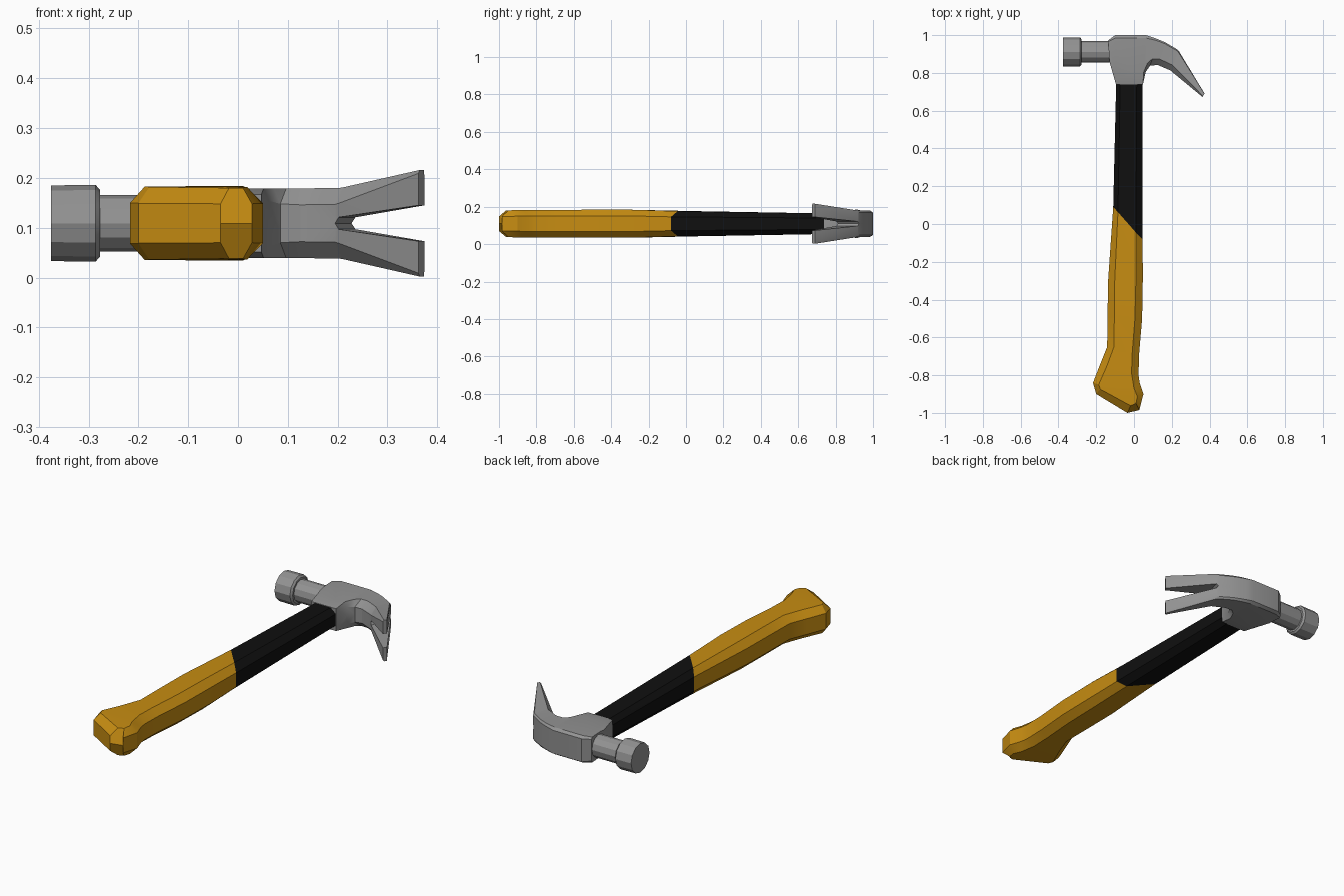
import bpy, bmesh, math
from mathutils import Matrix, Vector

if "Cube" in bpy.data.objects:
    bpy.data.objects.remove(bpy.data.objects["Cube"])

CZ = 0.109  # height of the hammer's centre plane


def material(name, rgb):
    m = bpy.data.materials.new(name)
    m.diffuse_color = (*rgb, 1)
    m.use_nodes = True
    m.node_tree.nodes["Principled BSDF"].inputs["Base Color"].default_value = m.diffuse_color
    return m


STEEL = material("grey_steel", (0.29, 0.29, 0.29))
BLACK = material("black_rubber", (0.005, 0.005, 0.005))
YELLOW = material("yellow_grip", (0.57, 0.265, 0.006))


def finish(bm, name, mats):
    """Weld, fix normals and turn the mesh into an object."""
    bmesh.ops.remove_doubles(bm, verts=bm.verts, dist=0.0002)
    bmesh.ops.recalc_face_normals(bm, faces=bm.faces)
    me = bpy.data.meshes.new(name)
    bm.to_mesh(me)
    bm.free()
    for m in mats:
        me.materials.append(m)
    ob = bpy.data.objects.new(name, me)
    bpy.context.collection.objects.link(ob)
    bpy.ops.object.select_all(action='DESELECT')
    ob.select_set(True)
    bpy.context.view_layer.objects.active = ob
    bpy.ops.object.shade_smooth_by_angle(angle=math.radians(28))
    return ob


def loft(bm, rings, mat_rule=lambda i: 0):
    """Mirrored half loft: each ring runs over z >= 0, open faces on z = 0 are skipped."""
    for sign in (1, -1):
        vs = [[bm.verts.new((x, y, CZ + sign * z)) for x, y, z in r] for r in rings]
        n = len(rings[0])
        for i in range(len(rings) - 1):
            for j in range(n):
                k = (j + 1) % n
                quad = [(i, j), (i, k), (i + 1, k), (i + 1, j)]
                if all(rings[a][b][2] == 0 for a, b in quad):
                    continue
                bm.faces.new([vs[a][b] for a, b in quad]).material_index = mat_rule(i)
        bm.faces.new(vs[0]).material_index = mat_rule(0)
        bm.faces.new(vs[-1]).material_index = mat_rule(len(rings) - 2)


# Handle: left edge, left top edge, right top edge, right edge, half height
handle_stations = [
    ((-.093, .80), (-.072, .80), (.015, .80), (.045, .80), .054),
    ((-.110, .09), (-.085, .063), (.010, -.045), (.045, -.08), .067),
    ((-.137, -.30), (-.102, -.30), (.010, -.30), (.047, -.27), .075),
    ((-.140, -.48), (-.104, -.48), (.005, -.50), (.043, -.50), .075),
    ((-.142, -.65), (-.106, -.65), (-.010, -.69), (.027, -.69), .074),
    ((-.178, -.74), (-.143, -.75), (-.013, -.79), (.024, -.80), .074),
    ((-.217, -.84), (-.187, -.85), (.000, -.87), (.030, -.84), .074),
    ((-.200, -.90), (-.178, -.875), (.018, -.915), (.050, -.90), .073),
    ((-.035, -1.0), (-.018, -.962), (.010, -.950), (.028, -.985), .071),
]
rings = []
for lo, li, ri, ro, h in handle_stations:
    s = h * 0.55
    rings.append([(*lo, 0), (*lo, s), (*li, h), (*ri, h), (*ro, s), (*ro, 0)])
bm = bmesh.new()
loft(bm, rings, lambda i: 0 if i == 0 else 1)
finish(bm, "handle", [BLACK, YELLOW])

# Head and claw: outer point, inner point, half width, inner half width, half gap
head_stations = [
    ((-.137, .972), (-.130, .86), .066, .060, 0),
    ((-.100, 1.00), (-.095, .738), .070, .058, 0),
    ((.065, 1.00), (.047, .738), .070, .058, 0),
    ((.100, .988), (.062, .805), .070, .045, 0),
    ((.130, .977), (.085, .838), .070, .039, 0),
    ((.165, .962), (.125, .842), .070, .037, 0),
    ((.228, .925), (.195, .812), .071, .038, 0),
    ((.236, .918), (.202, .805), .072, .040, .012),
    ((.374, .690), (.362, .673), .107, .100, .036),
]
rings = []
for n, (o, i, w, wi, gap) in enumerate(head_stations):
    o, i = Vector(o), Vector(i)
    d = i - o
    a, b = o + d * 0.06, o + d * 0.74
    rings.append([(*o, gap), (*o, w - .010), (*a, w), (*b, w), (*i, wi), (*i, gap)])
bm = bmesh.new()
loft(bm, rings)
finish(bm, "claw_head", [STEEL])

# Neck and striking face: turned profile (x, radius) around the x axis
profile = [(-.375, .076), (-.286, .077), (-.277, .067), (-.277, .057), (-.11, .057)]
SIDES = 12
bm = bmesh.new()
turned = [[bm.verts.new((x, .911 + r * math.sin(t), CZ + r * math.cos(t)))
           for t in (2 * math.pi * k / SIDES for k in range(SIDES))] for x, r in profile]
for p, q in zip(turned, turned[1:]):
    for k in range(SIDES):
        m = (k + 1) % SIDES
        bm.faces.new((p[k], p[m], q[m], q[k]))
bm.faces.new(turned[0])
bm.faces.new(turned[-1])
finish(bm, "striking_face", [STEEL])
